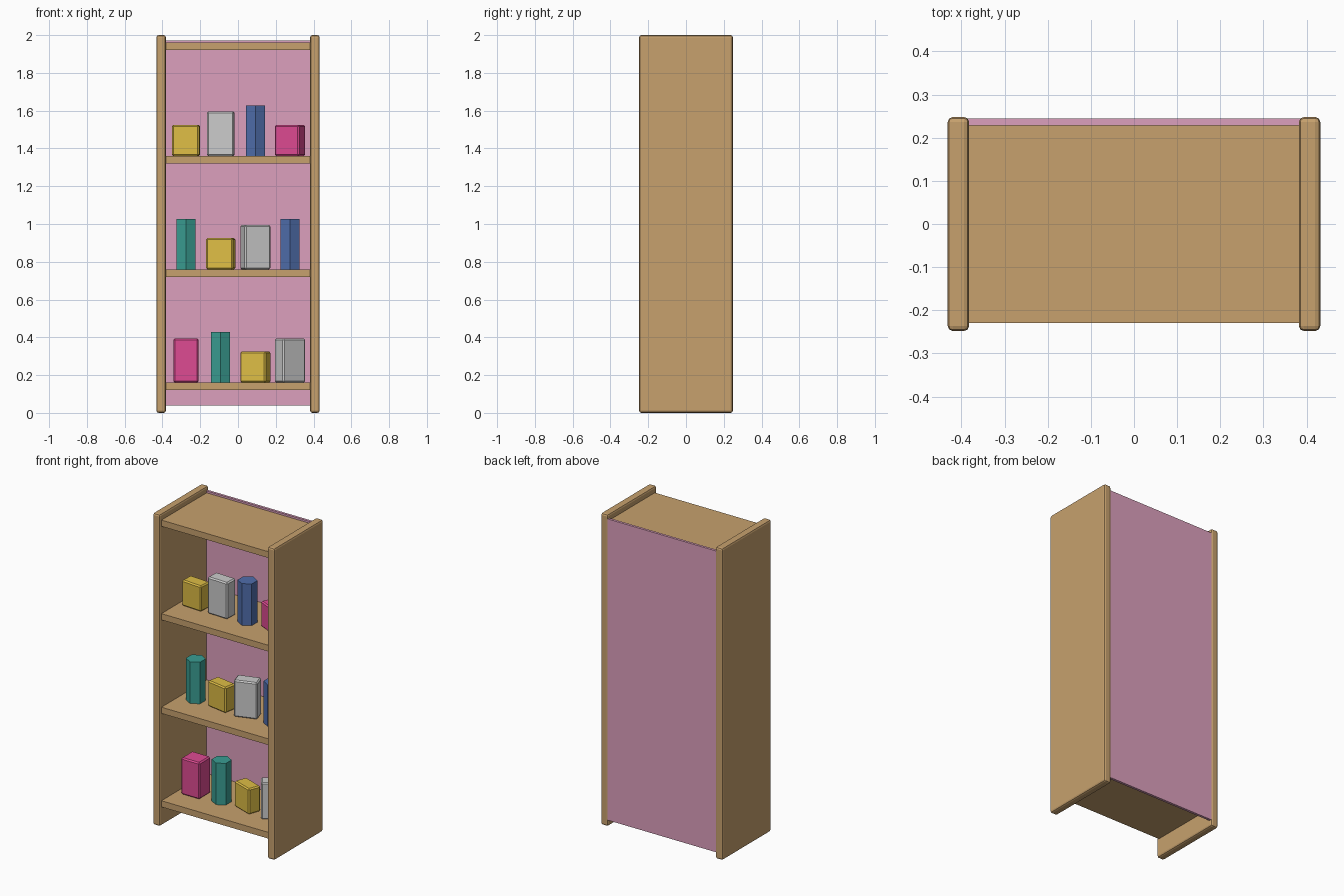
import bpy
from math import radians

if "Cube" in bpy.data.objects:
    bpy.data.objects.remove(bpy.data.objects["Cube"])


def material(name, rgb):
    m = bpy.data.materials.new(name)
    m.diffuse_color = (*rgb, 1)
    m.use_nodes = True
    m.node_tree.nodes["Principled BSDF"].inputs["Base Color"].default_value = m.diffuse_color
    return m


WOOD = material("wood", (0.57, 0.355, 0.155))
ROSE = material("rose_back", (0.72, 0.35, 0.51))
YELLOW = material("yellow", (0.73, 0.51, 0.06))
PINK = material("pink", (0.73, 0.07, 0.29))
BLUE = material("blue", (0.08, 0.155, 0.41))
TEAL = material("teal", (0.042, 0.34, 0.29))


def finish(name, mat, bevel=0, segments=1):
    ob = bpy.context.object
    ob.name = name
    if mat:
        ob.data.materials.append(mat)
    if bevel:
        mod = ob.modifiers.new("bevel", "BEVEL")
        mod.width, mod.segments = bevel, segments
    return ob


def box(name, centre, size, mat, turn=0, bevel=0, segments=1):
    bpy.ops.mesh.primitive_cube_add(size=1, location=centre, rotation=(0, 0, radians(turn)))
    bpy.context.object.scale = size
    bpy.ops.object.transform_apply(location=False, rotation=False, scale=True)
    return finish(name, mat, bevel, segments)


# Chamfered side panels
for side, s in (("left", -1), ("right", 1)):
    box(side + "_panel", (s * 0.407, 0, 1), (0.05, 0.496, 2), WOOD, bevel=0.012, segments=2)

# Back board
box("back_board", (0, 0.236, 1.006), (0.77, 0.016, 1.932), ROSE)

# Top board and shelves
for name, z in (("bottom_shelf", 0.14), ("middle_shelf", 0.74), ("upper_shelf", 1.34), ("top_board", 1.94)):
    box(name, (0, -0.001, z), (0.77, 0.458, 0.04), WOOD)

# Goods on each shelf: kind, material, height, turn
ITEM_Y = -0.035
GOODS = {
    0.16: [("wide_carton", PINK, 0.235, 0), ("jar", TEAL, 0.267, 0),
           ("carton", YELLOW, 0.165, -20), ("carton", None, 0.235, 35)],
    0.76: [("jar", TEAL, 0.267, 0), ("carton", YELLOW, 0.165, -10),
           ("carton", None, 0.235, 18), ("jar", BLUE, 0.267, 0)],
    1.36: [("carton", YELLOW, 0.165, -4), ("carton", None, 0.235, -2),
           ("jar", BLUE, 0.267, 0), ("carton", PINK, 0.165, -25)],
}
for base, row in GOODS.items():
    for i, (kind, mat, h, turn) in enumerate(row):
        centre = (-0.275 + i * 0.1835, ITEM_Y, base + h / 2)
        if kind == "jar":
            bpy.ops.mesh.primitive_cylinder_add(vertices=6, radius=0.058, depth=h, location=centre)
            finish("six_sided_jar", mat)
        else:
            w, d = (0.132, 0.115) if kind == "wide_carton" else (0.145, 0.085)
            box(kind, centre, (w, d, h), mat, turn, bevel=0.008)
